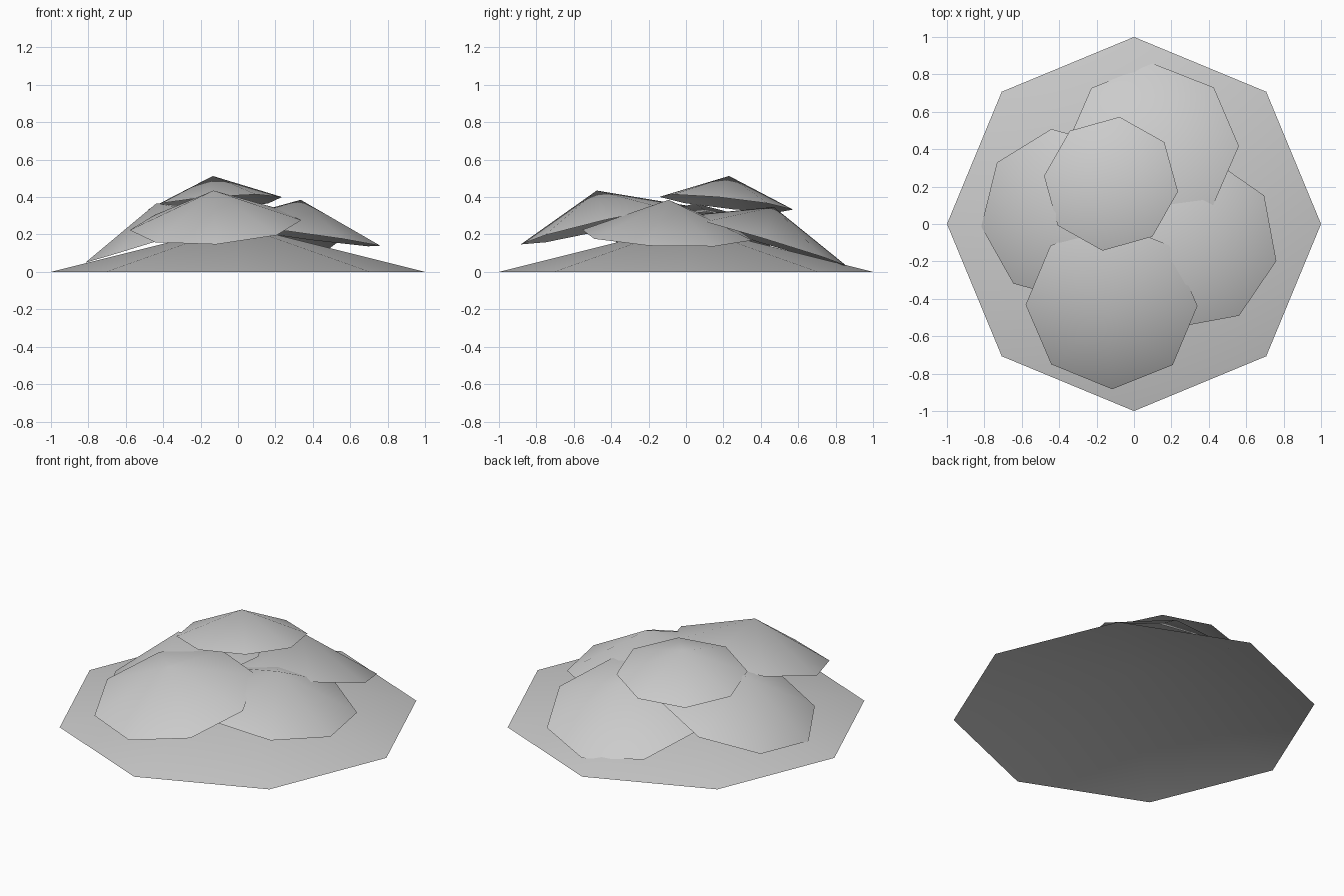
import bpy
import bmesh
from math import radians
from mathutils import Matrix, Vector

cube = bpy.data.objects.get("Cube")
if cube:
    bpy.data.objects.remove(cube, do_unlink=True)

# Single grey material
grey = bpy.data.materials.new("light_grey")
grey.use_nodes = True
colour = (0.6, 0.6, 0.6, 1.0)
grey.diffuse_color = colour
grey.node_tree.nodes["Principled BSDF"].inputs["Base Color"].default_value = colour


def open_cone(name, centre, radius, height, slope=(0, 0), turn=0):
    """Eight-sided open cone: rim centred on centre, rim plane sloped in x and y."""
    bm = bmesh.new()
    bmesh.ops.create_cone(bm, cap_ends=False, segments=8,
                          radius1=radius, radius2=0, depth=height)
    bmesh.ops.remove_doubles(bm, verts=bm.verts, dist=0.0001)
    # Put a rim corner on the +x axis before turning
    corner = max((v for v in bm.verts if v.co.z < 0), key=lambda v: v.co.x)
    start = Vector((1, 0)).angle_signed(corner.co.xy)
    normal = Vector((-slope[0], -slope[1], 1))
    tilt = Vector((0, 0, 1)).rotation_difference(normal).to_matrix().to_4x4()
    bm.transform(Matrix.Translation(centre) @ tilt
                 @ Matrix.Rotation(radians(turn) + start, 4, "Z")
                 @ Matrix.Translation((0, 0, height / 2)))
    bm.normal_update()
    for face in bm.faces:
        if face.normal.z < 0:
            face.normal_flip()
        face.smooth = True
    mesh = bpy.data.meshes.new(name)
    bm.to_mesh(mesh)
    bm.free()
    mesh.materials.append(grey)
    obj = bpy.data.objects.new(name, mesh)
    bpy.context.collection.objects.link(obj)
    return obj


# Broad shallow base
open_cone("base_cone", (0, 0, 0), 1.0, 0.25)

# Tilted caps overlapping around the middle
open_cone("front_cap", (-0.12, -0.435, 0.25), 0.46, 0.19, (0.06, 0.23))
open_cone("left_cap", (0.31, -0.10, 0.197), 0.465, 0.19, (-0.134, -0.034), -12)
open_cone("back_cap", (0.098, 0.415, 0.165), 0.463, 0.19, (0.03, -0.30))
open_cone("right_cap", (-0.38, 0.05, 0.185), 0.462, 0.19, (0.31, 0.01), 8)

# Smaller cap on top
open_cone("top_cap", (-0.123, 0.215, 0.367), 0.362, 0.147, (0.08, -0.105), -7)
